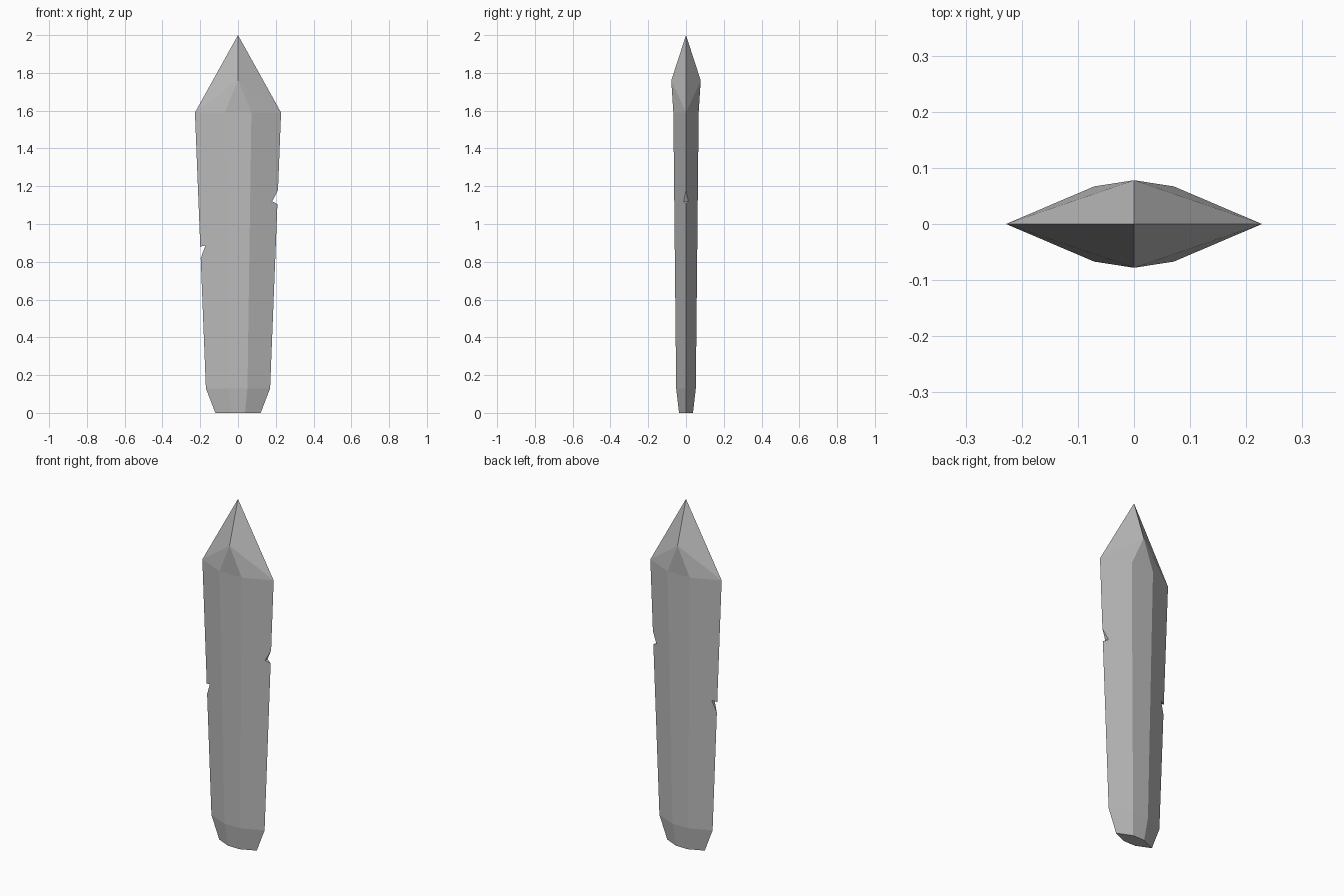
import bpy
import bmesh

if "Cube" in bpy.data.objects:
    bpy.data.objects.remove(bpy.data.objects["Cube"], do_unlink=True)

# One plain grey stone material
stone = bpy.data.materials.new("grey stone")
stone.use_nodes = True
GREY = (0.5, 0.5, 0.5, 1)
stone.diffuse_color = GREY
stone.node_tree.nodes["Principled BSDF"].inputs["Base Color"].default_value = GREY


def make_object(name, bm):
    bmesh.ops.recalc_face_normals(bm, faces=bm.faces)
    mesh = bpy.data.meshes.new(name)
    bm.to_mesh(mesh)
    bm.free()
    mesh.materials.append(stone)
    obj = bpy.data.objects.new(name, mesh)
    bpy.context.collection.objects.link(obj)
    return obj


def add_ring(bm, z, edge, flat, thick):
    """Six-sided section: sharp left and right edges, flat front and back."""
    points = [(edge, 0), (flat, thick), (-flat, thick),
              (-edge, 0), (-flat, -thick), (flat, -thick)]
    return [bm.verts.new((x, y, z)) for x, y in points]


# Blade body: height, half width, half flat width, half thickness
sections = [(0, 0.12, 0.037, 0.037), (0.13, 0.17, 0.05, 0.052),
            (1.59, 0.228, 0.071, 0.067)]
bm = bmesh.new()
rings = [add_ring(bm, *s) for s in sections]
bm.faces.new(rings[0])
for low, high in zip(rings, rings[1:]):
    for i in range(6):
        j = (i + 1) % 6
        bm.faces.new((low[i], low[j], high[j], high[i]))

# Faceted tip: a ridge point on the front and the back, then the point
tip = bm.verts.new((0, 0, 2))
top = rings[-1]
for side, start in ((1, 0), (-1, 3)):
    ridge = bm.verts.new((0, side * 0.078, 1.76))
    a, b, c, d = [top[(start + k) % 6] for k in range(4)]
    for face in ((a, b, ridge), (b, c, ridge), (c, d, ridge),
                 (a, ridge, tip), (ridge, d, tip)):
        bm.faces.new(face)
blade = make_object("blade", bm)


# Chipped notches in the two sharp edges
def cut_notch(name, inner, upper, lower):
    bm = bmesh.new()
    # Extend the wedge past the edge, away from its inner corner
    outline = [inner] + [(inner[0] + 2 * (x - inner[0]), inner[1] + 2 * (z - inner[1]))
                         for x, z in (upper, lower)]
    face = bm.faces.new([bm.verts.new((x, -0.1, z)) for x, z in outline])
    extruded = bmesh.ops.extrude_face_region(bm, geom=[face])["geom"]
    for v in extruded:
        if isinstance(v, bmesh.types.BMVert):
            v.co.y = 0.1
    cutter = make_object(name, bm)
    cutter.hide_render = True
    mod = blade.modifiers.new(name, 'BOOLEAN')
    mod.operation = 'DIFFERENCE'
    mod.solver = 'EXACT'
    mod.object = cutter
    return cutter


cutters = [
    cut_notch("left_notch", (0.181, 1.12), (0.212, 1.18), (0.209, 1.105)),
    cut_notch("right_notch", (-0.172, 0.887), (-0.2, 0.88), (-0.197, 0.82)),
]

# Bake the cuts and drop the helpers
bpy.context.view_layer.update()
evaluated = blade.evaluated_get(bpy.context.evaluated_depsgraph_get())
chipped = bpy.data.meshes.new_from_object(evaluated)
blade.modifiers.clear()
blade.data = chipped
chipped.materials.clear()
chipped.materials.append(stone)
for cutter in cutters:
    bpy.data.objects.remove(cutter, do_unlink=True)
for poly in chipped.polygons:
    poly.use_smooth = False
    poly.material_index = 0
